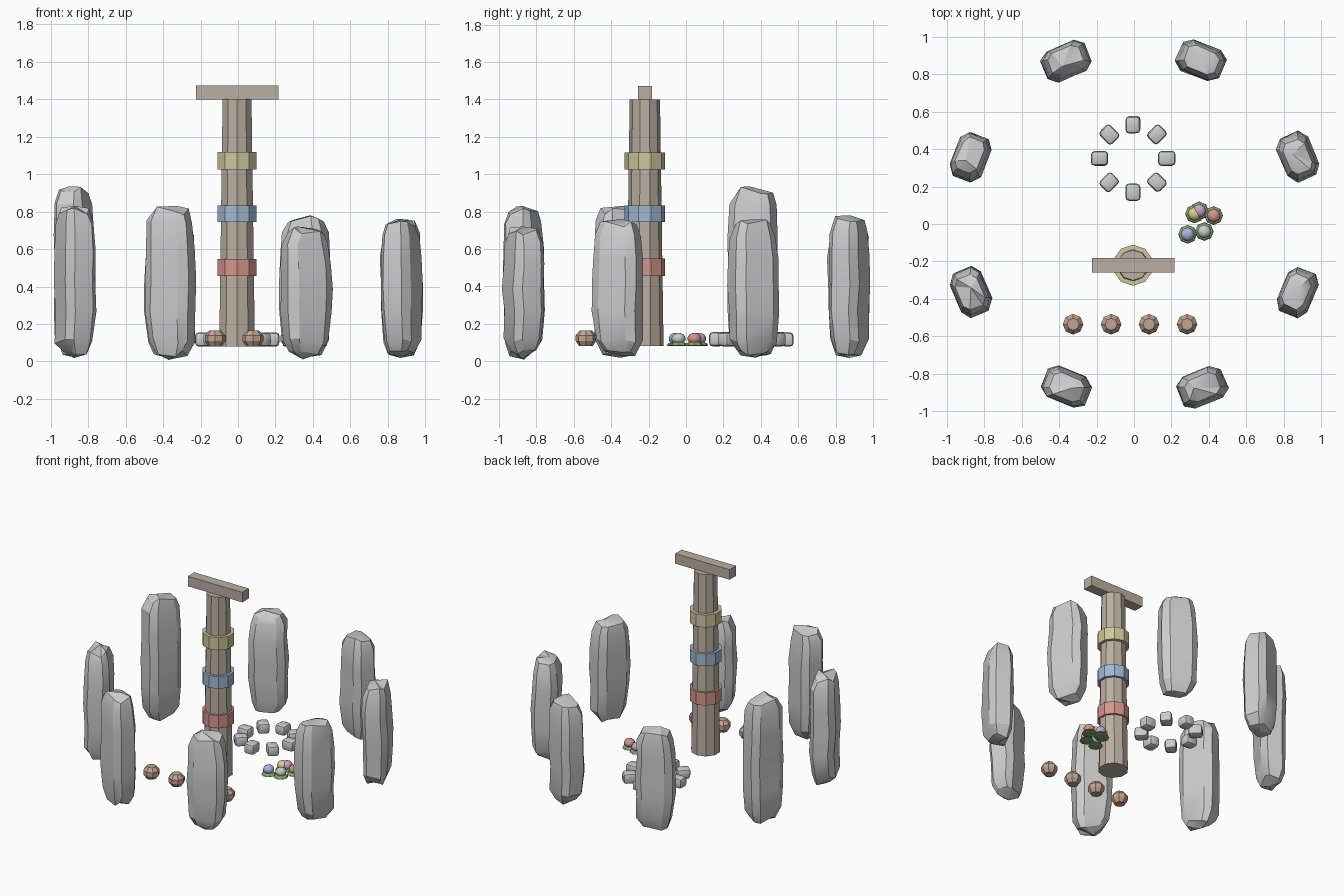
import bpy, bmesh, math, random
from mathutils import Vector, Matrix

if "Cube" in bpy.data.objects:
    bpy.data.objects.remove(bpy.data.objects["Cube"])

random.seed(4)
CX = -0.005


def material(name, rgb):
    m = bpy.data.materials.new(name)
    m.diffuse_color = (*rgb, 1)
    m.use_nodes = True
    m.node_tree.nodes["Principled BSDF"].inputs["Base Color"].default_value = m.diffuse_color
    return m


def finish(bm, name, mat=None, smooth=None):
    bmesh.ops.recalc_face_normals(bm, faces=bm.faces)
    me = bpy.data.meshes.new(name)
    bm.to_mesh(me)
    bm.free()
    ob = bpy.data.objects.new(name, me)
    bpy.context.collection.objects.link(ob)
    if mat:
        me.materials.append(mat)
    if smooth:
        bpy.ops.object.select_all(action='DESELECT')
        ob.select_set(True)
        bpy.context.view_layer.objects.active = ob
        bpy.ops.object.shade_smooth_by_angle(angle=math.radians(smooth))
    return ob


def loft(name, rings, mat=None, smooth=None, tips=(None, None)):
    """Skin a list of rings; ends close flat, or to a tip point."""
    bm = bmesh.new()
    vs = [[bm.verts.new(p) for p in r] for r in rings]
    n = len(rings[0])
    for a, b in zip(vs, vs[1:]):
        for i in range(n):
            j = (i + 1) % n
            bm.faces.new((a[i], a[j], b[j], b[i]))
    for ring, tip in ((vs[0], tips[0]), (vs[-1], tips[1])):
        if tip is None:
            bm.faces.new(ring)
        else:
            t = bm.verts.new(tip)
            for i in range(n):
                bm.faces.new((ring[i], ring[(i + 1) % n], t))
    return finish(bm, name, mat, smooth)


def turned(name, x, y, profile, sides, mat=None, smooth=None):
    """Lathe (radius, z) pairs about a vertical axis, one corner facing +y."""
    rings = [[(x + r * math.sin(2 * math.pi * i / sides),
               y + r * math.cos(2 * math.pi * i / sides), z) for i in range(sides)]
             for r, z in profile]
    return loft(name, rings, mat, smooth)


wood = material("wood", (0.50, 0.43, 0.36))
clay = material("clay", (0.55, 0.37, 0.28))
leaf = material("leaf", (0.22, 0.36, 0.15))
red = material("red", (0.66, 0.30, 0.26))
blue = material("blue", (0.36, 0.48, 0.65))
yellow = material("yellow", (0.62, 0.57, 0.34))


# Standing stones: chamfered, slightly irregular slabs in a circle
def standing_stone(angle, height, peak):
    rot = Matrix.Rotation(angle, 4, 'Z')
    centre = rot @ Vector((0.943, 0, 0))
    hr, ht = 0.088, 0.127
    outline = [(1, -.62), (1, .62), (.6, 1), (-.6, 1),
               (-1, .62), (-1, -.62), (-.6, -1), (.6, -1)]
    levels = [(0.045, .62, .018), (0.11, .90, .015), (0.27, .98, .008),
              (0.45 * height + .06, 1.0, .006), (0.72 * height, .97, .008),
              (height - 0.09, .91, .012), (height - 0.025, .70, .022)]
    rings = []
    for z, s, jz in levels:
        dx, dy = random.uniform(-.006, .006), random.uniform(-.006, .006)
        ring = []
        for u, v in outline:
            k = s * random.uniform(.96, 1.03)
            p = Vector((u * hr * k + dx, v * ht * k + dy, z + random.uniform(-jz, jz)))
            ring.append(rot @ p + centre)
        rings.append(ring)
    low = rot @ Vector((0, random.uniform(-.02, .02), random.uniform(.008, .03))) + centre
    top = rot @ Vector((random.uniform(-.02, .02), peak, height)) + centre
    loft("standing_stone", rings, None, 28, (low, top))


tops = [(0.76, .02), (0.78, -.02), (0.76, .03), (0.935, .03),
        (0.83, -.02), (0.83, .03), (0.72, -.04), (0.76, .02)]
for k, (h, peak) in enumerate(tops):
    standing_stone(math.radians(22.5 + 45 * k), h, peak)

# Central post, coloured bands and crossbar
turned("post", CX, -0.22, [(0.10, 0.08), (0.081, 1.40)], 10, wood)
for name, z0, z1, mat in (("red_band", .455, .548, red), ("blue_band", .743, .832, blue),
                          ("yellow_band", 1.025, 1.117, yellow)):
    turned(name, CX, -0.22, [(0.109, z0), (0.109, z1)], 10, mat)
bm = bmesh.new()
bmesh.ops.create_cube(bm, size=1, matrix=Matrix.Translation((CX, -0.22, 1.435))
                      @ Matrix.Diagonal((0.44, 0.075, 0.073, 1)))
finish(bm, "crossbar", wood)

# Ring of small hearth stones
for k in range(8):
    a = k * math.pi / 4
    bm = bmesh.new()
    bmesh.ops.create_cube(bm, size=1)
    bmesh.ops.scale(bm, verts=bm.verts, vec=(0.093, 0.08, 0.076))
    for v in bm.verts:
        v.co *= random.uniform(.94, 1.03)
    bmesh.ops.bevel(bm, geom=bm.edges[:], offset=0.019, segments=2,
                    profile=0.5, affect='EDGES')
    bm.transform(Matrix.Translation((CX + 0.18 * math.cos(a), 0.35 + 0.18 * math.sin(a), 0.117))
                 @ Matrix.Rotation(a, 4, 'Z'))
    finish(bm, "hearth_stone", None, 35)

# Row of clay pots
for x in (-0.325, -0.122, 0.08, 0.283):
    turned("clay_pot", x, -0.535,
           [(0.036, .08), (0.055, .108), (0.055, .138), (0.032, .165)], 8, clay)

# Cluster of flowers on leaf bases
flowers = [("red", .425, .045, (.66, .30, .26)), ("purple", .348, .07, (.58, .38, .60)),
           ("yellow", .323, .054, (.68, .62, .25)), ("white", .375, -.04, (.62, .62, .60)),
           ("blue", .286, -.055, (.40, .46, .72))]
for name, x, y, rgb in flowers:
    turned("flower_leaves", x, y, [(0.032, .08), (0.050, .085), (0.044, .094), (0.02, .105)], 8, leaf)
    turned(name + "_blossom", x, y, [(0.022, .095), (0.036, .110), (0.037, .128),
                                     (0.027, .143), (0.012, .150)], 8,
           material(name + "_petals", rgb), 40)
